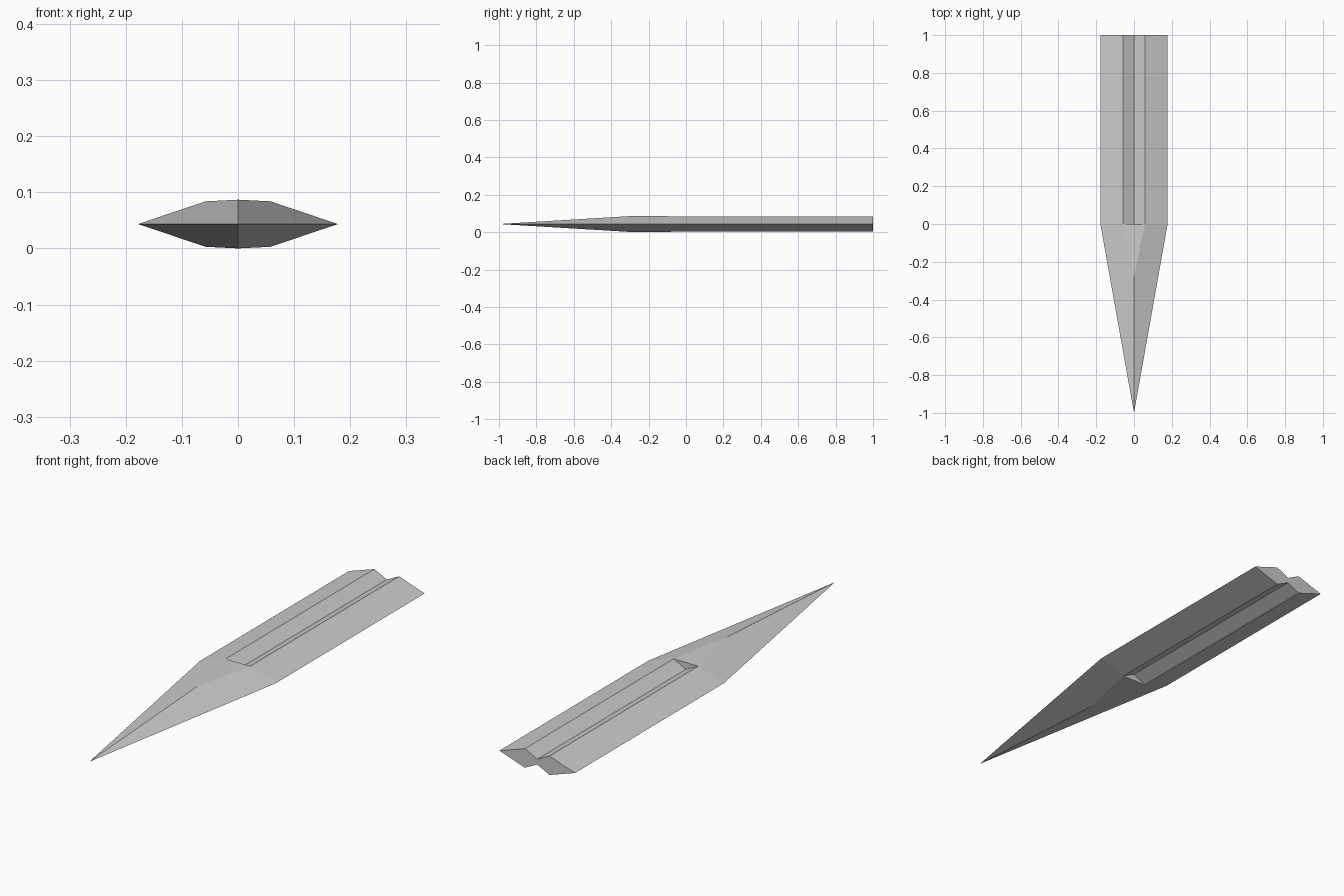
import bpy
import bmesh

if "Cube" in bpy.data.objects:
    bpy.data.objects.remove(bpy.data.objects["Cube"])

HALF_WIDTH = 0.178   # cutting edge
RIDGE_X = 0.058      # groove rim
RIDGE_Z = 0.0405     # rim height above the mid plane
GROOVE_Z = 0.0115    # groove bottom above the mid plane
APEX_Y = -0.28       # where the two point bevels meet
APEX_Z = 0.0434

steel = bpy.data.materials.new("grey steel")
steel.diffuse_color = (0.6, 0.6, 0.6, 1.0)
steel.use_nodes = True
steel.node_tree.nodes["Principled BSDF"].inputs["Base Color"].default_value = steel.diffuse_color

# One quarter of the blade (right, upper), mirrored to the other three
points = {
    "tip": (0, -1, 0),
    "apex": (0, APEX_Y, APEX_Z),
    "edge": (HALF_WIDTH, 0, 0),
    "edge_end": (HALF_WIDTH, 1, 0),
    "rim": (RIDGE_X, 0, RIDGE_Z),
    "rim_end": (RIDGE_X, 1, RIDGE_Z),
    "lip": (0, 0, RIDGE_Z),
    "groove": (0, 0, GROOVE_Z),
    "groove_end": (0, 1, GROOVE_Z),
    "core_end": (0, 1, 0),
}
faces = [
    ("edge", "edge_end", "rim_end", "rim"),              # long bevel
    ("tip", "edge", "rim", "apex"),                      # point bevel
    ("apex", "rim", "lip"),                              # flat before the groove
    ("lip", "rim", "groove"),                            # groove end wall
    ("rim", "rim_end", "groove_end", "groove"),          # groove side
    ("edge_end", "core_end", "groove_end", "rim_end"),   # back end
]
bm = bmesh.new()
verts = {name: bm.verts.new(co) for name, co in points.items()}
for face in faces:
    bm.faces.new([verts[n] for n in face])

mesh = bpy.data.meshes.new("blade")
bm.to_mesh(mesh)
bm.free()
mesh.materials.append(steel)

blade = bpy.data.objects.new("blade", mesh)
blade.location.z = APEX_Z
bpy.context.collection.objects.link(blade)

mirror = blade.modifiers.new("mirror", 'MIRROR')
mirror.use_axis = (True, False, True)
mirror.merge_threshold = 0.0005
